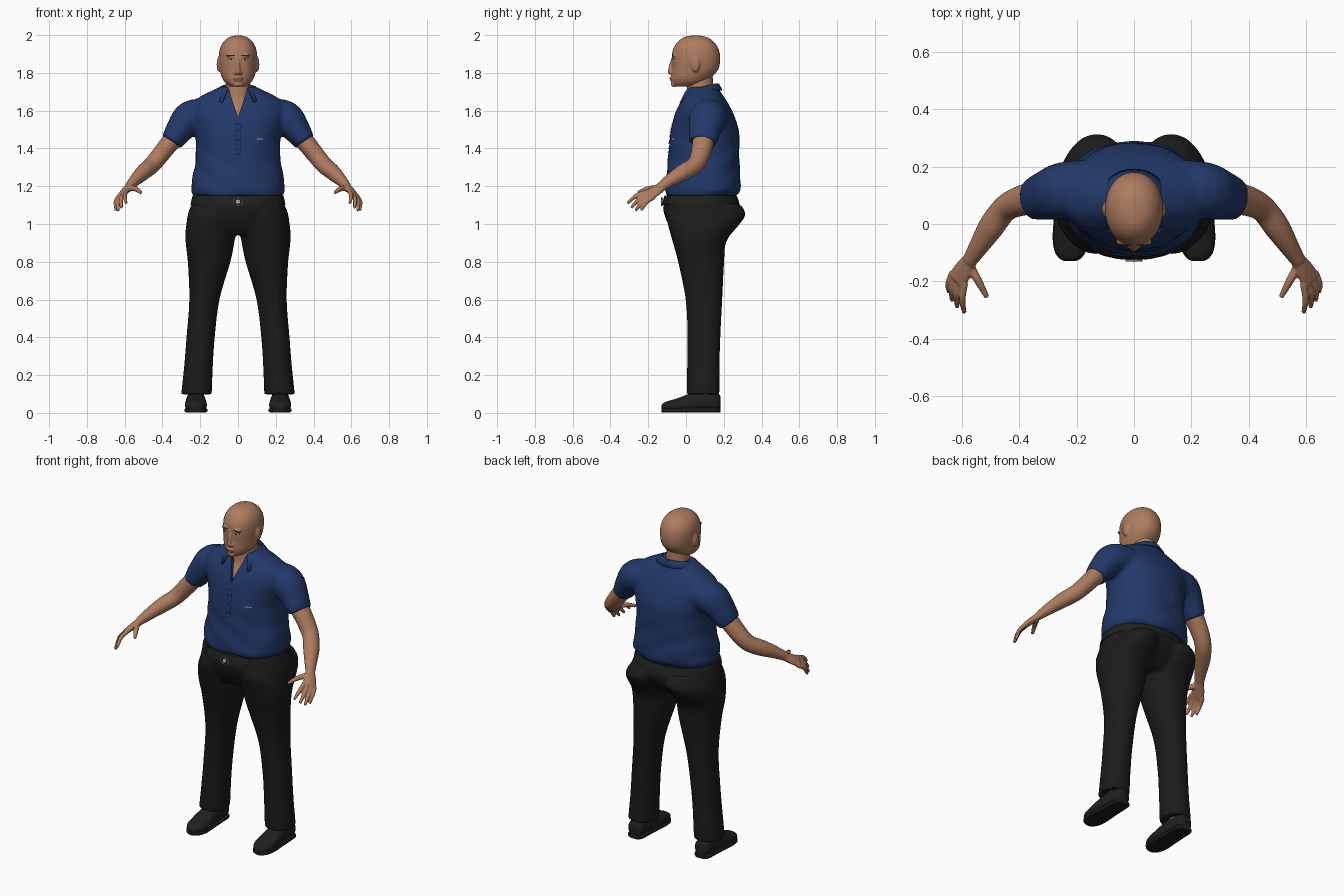
import bpy, bmesh, math
from mathutils import Vector, Matrix

if "Cube" in bpy.data.objects:
    bpy.data.objects.remove(bpy.data.objects["Cube"])


def material(name, r, g, b, rough=0.7):
    m = bpy.data.materials.new(name)
    m.use_nodes = True
    m.diffuse_color = (r, g, b, 1)
    shader = m.node_tree.nodes["Principled BSDF"]
    shader.inputs["Base Color"].default_value = (r, g, b, 1)
    shader.inputs["Roughness"].default_value = rough
    return m


skin = material("skin", .42, .2, .115)
lip = material("lip", .27, .1, .07)
navy = material("navy cloth", .016, .04, .14)
dark_navy = material("dark navy", .005, .012, .045)
black = material("black cloth", .011, .011, .011)
leather = material("dark leather", .014, .014, .015)
silver = material("silver", .35, .35, .36)
white = material("off white", .6, .6, .58)
brown = material("dark brown", .03, .015, .01)


def make(name, bm, mat, angle=50):
    """Turn a bmesh into a smooth shaded object."""
    bmesh.ops.recalc_face_normals(bm, faces=bm.faces[:])
    mesh = bpy.data.meshes.new(name)
    bm.to_mesh(mesh)
    bm.free()
    mesh.materials.append(mat)
    ob = bpy.data.objects.new(name, mesh)
    bpy.context.collection.objects.link(ob)
    shade(ob, angle)
    return ob


def shade(ob, angle=50):
    bpy.ops.object.select_all(action="DESELECT")
    ob.select_set(True)
    bpy.context.view_layer.objects.active = ob
    bpy.ops.object.shade_smooth_by_angle(angle=math.radians(angle))


def spline(points, steps=4):
    """Catmull-Rom samples through rows of numbers."""
    pts = [Vector(p) for p in points]
    ext = [pts[0] * 2 - pts[1]] + pts + [pts[-1] * 2 - pts[-2]]
    out = []
    for a, b, c, d in zip(ext, ext[1:], ext[2:], ext[3:]):
        for k in range(steps):
            t = k / steps
            out.append(b + (c - a) * (t / 2) + (a * 2 - b * 5 + c * 4 - d) * (t * t / 2)
                       + (b * 3 - a - c * 3 + d) * (t ** 3 / 2))
    return out + [pts[-1]]


def loft(bm, points, side=(1, 0, 0), axis=None, flip=1, power=2, n=32):
    """Closed tube through rows of x, y, z and two radii."""
    rows = spline(points)
    centres = [Vector(r[:3]) for r in rows]
    rings = []
    for i, row in enumerate(rows):
        t = Vector(axis) if axis else centres[min(i + 1, len(rows) - 1)] - centres[max(i - 1, 0)]
        t.normalize()
        u = Vector(side)
        u = (u - t * u.dot(t)).normalized()
        v = t.cross(u)
        ring = []
        for k in range(n):
            c, s = math.cos(math.tau * k / n), math.sin(math.tau * k / n)
            c = math.copysign(abs(c) ** (2 / power), c)
            s = math.copysign(abs(s) ** (2 / power), s)
            p = centres[i] + u * (c * row[3]) + v * (s * row[4])
            ring.append(bm.verts.new((p.x * flip, p.y, p.z)))
        rings.append(ring)
    for lo, hi in zip(rings, rings[1:]):
        for k in range(n):
            j = (k + 1) % n
            bm.faces.new((lo[k], lo[j], hi[j], hi[k]))
    bm.faces.new(rings[0])
    bm.faces.new(rings[-1])


def stack(bm, rows, x=0, **kw):
    """Level slices given as height, x, half width, front y, back y."""
    loft(bm, [(x + cx, (f + b) / 2, z, w, (b - f) / 2) for z, cx, w, f, b in rows],
         axis=(0, 0, 1), **kw)


def ball(bm, loc, size):
    m = Matrix.Translation(loc) @ Matrix.Diagonal((*size, 1))
    bmesh.ops.create_uvsphere(bm, u_segments=20, v_segments=12, radius=1, matrix=m)


def fuse(name, bm, mat, voxel, smooth, cutter=None):
    """Weld overlapping volumes into one soft surface."""
    ob = make(name, bm, mat)
    m = ob.modifiers.new("weld", "REMESH")
    m.mode, m.voxel_size = "VOXEL", voxel
    m = ob.modifiers.new("soften", "SMOOTH")
    m.factor, m.iterations = .5, smooth
    if cutter:
        m = ob.modifiers.new("opening", "BOOLEAN")
        m.operation, m.object = "DIFFERENCE", cutter
    baked = bpy.data.meshes.new_from_object(ob.evaluated_get(bpy.context.evaluated_depsgraph_get()))
    ob.modifiers.clear()
    ob.data = baked
    shade(ob)
    bpy.context.view_layer.update()
    return ob


def patch(name, target, x, z, w, h, mat, lift=.002, oval=True, n=8):
    """Thin painted plate laid on the front of a surface."""
    bm = bmesh.new()
    bmesh.ops.create_grid(bm, x_segments=n, y_segments=n, size=1)
    for v in bm.verts:
        a, b = v.co.x, v.co.y
        if oval:
            a, b = a * math.sqrt(1 - b * b / 2), b * math.sqrt(1 - a * a / 2)
        px, pz = x + a * w, z + b * h
        hit, loc, _, _ = target.ray_cast((px, -1, pz), (0, 1, 0))
        v.co = (px, (loc.y if hit else 0) - lift, pz)
    return make(name, bm, mat)


# Head with nose, brows, lips, chin and ears
bm = bmesh.new()
stack(bm, [(1.998, 0, .015, .03, .07), (1.988, 0, .05, -.012, .115), (1.96, 0, .081, -.048, .152),
           (1.92, 0, .098, -.07, .175), (1.87, 0, .101, -.076, .181), (1.82, 0, .096, -.075, .172),
           (1.78, 0, .087, -.076, .14), (1.75, 0, .07, -.073, .11), (1.728, 0, .042, -.06, .05)], power=2.1)
loft(bm, [(0, -.066, 1.88, .009, .01), (0, -.078, 1.84, .01, .012), (0, -.085, 1.805, .014, .012)])
ball(bm, (0, -.083, 1.803), (.014, .014, .012))
ball(bm, (0, -.078, 1.774), (.026, .008, .006))
ball(bm, (0, -.076, 1.761), (.022, .009, .006))
ball(bm, (0, -.062, 1.74), (.026, .018, .015))
for s in (-1, 1):
    ball(bm, (s * .014, -.075, 1.8), (.01, .012, .009))
    ball(bm, (s * .037, -.063, 1.893), (.028, .012, .008))
    ball(bm, (s * .102, .05, 1.845), (.011, .024, .04))
head = fuse("head", bm, skin, .005, 4)
patch("lips", head, 0, 1.768, .026, .009, lip)
for s, label in ((1, "left"), (-1, "right")):
    patch(label + "_eyelid", head, s * .037, 1.872, .018, .007, brown, .0015)
    patch(label + "_eye", head, s * .037, 1.871, .014, .005, white, .003)
    patch(label + "_iris", head, s * .037, 1.871, .005, .005, brown, .0045)
    patch(label + "_brow", head, s * .038, 1.892, .024, .003, brown)

# Neck and upper chest
bm = bmesh.new()
stack(bm, [(1.8, 0, .06, .01, .14), (1.72, 0, .066, .005, .145), (1.66, 0, .075, -.002, .15),
           (1.6, 0, .09, -.033, .15), (1.54, 0, .09, -.045, .15)])
make("neck", bm, skin)

# Shirt with a V shaped opening
bm = bmesh.new()
bmesh.ops.create_cone(bm, cap_ends=True, segments=3, radius1=1, radius2=1, depth=1)
wedge = [(-.065, 1.76), (.065, 1.76), (0, 1.565)]
corners = sorted(bm.verts, key=lambda v: math.atan2(v.co.y, v.co.x))
for i, v in enumerate(corners):
    px, pz = wedge[i // 2]
    v.co = (px, -.3 if v.co.z < 0 else .06, pz)
cutter = make("neck_cutter", bm, skin)
cutter.hide_render = True
bm = bmesh.new()
stack(bm, [(1.148, 0, .236, -.105, .262), (1.18, 0, .252, -.11, .285), (1.24, 0, .244, -.105, .288),
           (1.32, 0, .228, -.096, .284), (1.42, 0, .222, -.09, .284), (1.5, 0, .236, -.08, .279),
           (1.58, 0, .26, -.06, .253), (1.635, 0, .25, -.036, .225), (1.675, 0, .2, -.012, .2),
           (1.705, 0, .14, .0, .18), (1.725, 0, .1, .01, .165)], power=2.2)
for s in (-1, 1):
    loft(bm, [(.16, .125, 1.575, .1, .085), (.25, .115, 1.562, .1, .092), (.31, .1, 1.497, .086, .074),
              (.354, .088, 1.432, .074, .057)], side=(0, 1, 0), flip=s)
shirt = fuse("shirt", bm, navy, .009, 7, cutter)
bpy.data.objects.remove(cutter)
# Loose cloth folds
for v in shirt.data.vertices:
    fade = max(0, min(1, (1.5 - v.co.z) * 6))
    wave = math.sin(v.co.x * 26 + v.co.z * 17) * math.sin(v.co.z * 31 - v.co.y * 12)
    v.co += v.normal * (.004 * fade * wave)
shirt.data.update()
bpy.context.view_layer.update()

# Folded collar
bm = bmesh.new()
rows = []
for i in range(41):
    a = math.radians(-142 + 284 * i / 40)
    f = (1 - math.cos(a)) / 2
    profile = [(.08, 1.69 - .04 * f), (.088, 1.745 - .04 * f), (.1, 1.743 - .045 * f),
               (.118 + .022 * f, 1.71 - .085 * f * f)]
    rows.append([bm.verts.new((math.sin(a) * r, .075 + math.cos(a) * r, z)) for r, z in profile])
for p, q in zip(rows, rows[1:]):
    for k in range(3):
        bm.faces.new((p[k], q[k], q[k + 1], p[k + 1]))
collar = make("collar", bm, navy)
collar.modifiers.new("thickness", "SOLIDIFY").thickness = .006

# Placket, buttons and chest tab
patch("placket_edge", shirt, 0, 1.45, .016, .082, dark_navy, .002, False)
patch("placket", shirt, 0, 1.45, .012, .078, navy, .004, False)
for i in range(3):
    patch("button", shirt, 0, 1.395 + .05 * i, .006, .006, dark_navy, .006)
patch("chest_tab", shirt, .115, 1.45, .017, .003, silver, .003, False)

# Trousers
bm = bmesh.new()
stack(bm, [(1.14, 0, .234, -.103, .26), (1.1, 0, .247, -.12, .285), (1.06, 0, .264, -.118, .285),
           (1, 0, .272, -.095, .25), (.945, 0, .26, -.06, .19)], power=2.2)
for s in (-1, 1):
    stack(bm, [(.098, .22, .081, .003, .178), (.25, .209, .076, .006, .178), (.4, .198, .075, .008, .182),
               (.6, .178, .08, -.002, .192), (.8, .153, .113, -.042, .202), (.91, .148, .13, -.072, .215),
               (1, .14, .134, -.097, .285), (1.05, .13, .125, -.105, .315), (1.1, .12, .1, -.09, .295)],
          flip=s, power=2.15)
fuse("trousers", bm, black, .01, 5)

# Belt, loops and buckle
bm = bmesh.new()
stack(bm, [(1.1, 0, .251, -.126, .285), (1.125, 0, .247, -.122, .278), (1.15, 0, .24, -.114, .268)], power=2.2)
belt = make("belt", bm, leather)
bpy.context.view_layer.update()
for x in (-.14, .14):
    patch("belt_loop", belt, x, 1.125, .009, .028, black, .005, False)
patch("buckle_plate", belt, 0, 1.118, .027, .02, leather, .004)
patch("buckle_centre", belt, 0, 1.118, .011, .011, silver, .007)
bpy.ops.mesh.primitive_torus_add(major_radius=.027, minor_radius=.0035, major_segments=32,
                                 minor_segments=8, location=(0, -.128, 1.118),
                                 rotation=(math.pi / 2, 0, 0))
buckle = bpy.context.object
buckle.name = "buckle_ring"
buckle.scale.y = .8
buckle.data.materials.append(silver)
shade(buckle)

# Arms with hands, and shoes with socks
tips = [(.592, -.31, 1.11), (.617, -.29, 1.085), (.635, -.268, 1.07), (.646, -.238, 1.072)]
shoe = [(.182, .055, .03, .035), (.165, .058, .045, .045), (.1, .062, .049, .053), (.03, .055, .053, .05),
        (-.04, .042, .058, .037), (-.09, .036, .053, .028), (-.118, .032, .037, .021), (-.13, .028, .016, .012)]
for s, label in ((1, "left"), (-1, "right")):
    bm = bmesh.new()
    loft(bm, [(.29, .105, 1.51, .055, .055), (.36, .09, 1.43, .056, .05), (.42, .072, 1.355, .05, .047),
              (.458, .045, 1.31, .046, .045), (.5, -.012, 1.275, .046, .042), (.54, -.075, 1.237, .036, .033),
              (.575, -.13, 1.2, .027, .023)], side=(0, 1, 0), flip=s)
    across = Vector((.67, .6, -.45))
    loft(bm, [(.567, -.118, 1.205, .026, .022), (.595, -.16, 1.177, .036, .019),
              (.618, -.197, 1.152, .04, .015)], side=across, flip=s)
    for i, tip in enumerate(tips):
        tip = Vector(tip)
        base = Vector((.612, -.188, 1.157)) + across * (.021 * (i - 1.5))
        mid = (base + tip) / 2 + Vector((.008, -.005, .009))
        loft(bm, [(*p, r, r) for p, r in ((base, .012), (mid, .0115), (tip, .008))], flip=s, n=16)
    loft(bm, [(.575, -.145, 1.19, .017, .017), (.543, -.2, 1.186, .014, .014),
              (.513, -.256, 1.166, .009, .009)], flip=s, n=16)
    fuse(label + "_arm", bm, skin, .0045, 3)

    bm = bmesh.new()
    loft(bm, [(.223, y, z, w, h) for y, z, w, h in shoe], axis=(0, 1, 0), flip=s, power=2.4)
    make(label + "_shoe", bm, leather)
    bm = bmesh.new()
    loft(bm, [(.223, y, .014, w + .003, .013) for y, z, w, h in shoe], axis=(0, 1, 0), flip=s, power=4)
    make(label + "_sole", bm, black)
    bm = bmesh.new()
    stack(bm, [(.07, .222, .04, .05, .15), (.13, .222, .045, .05, .155)], flip=s)
    make(label + "_sock", bm, white)
